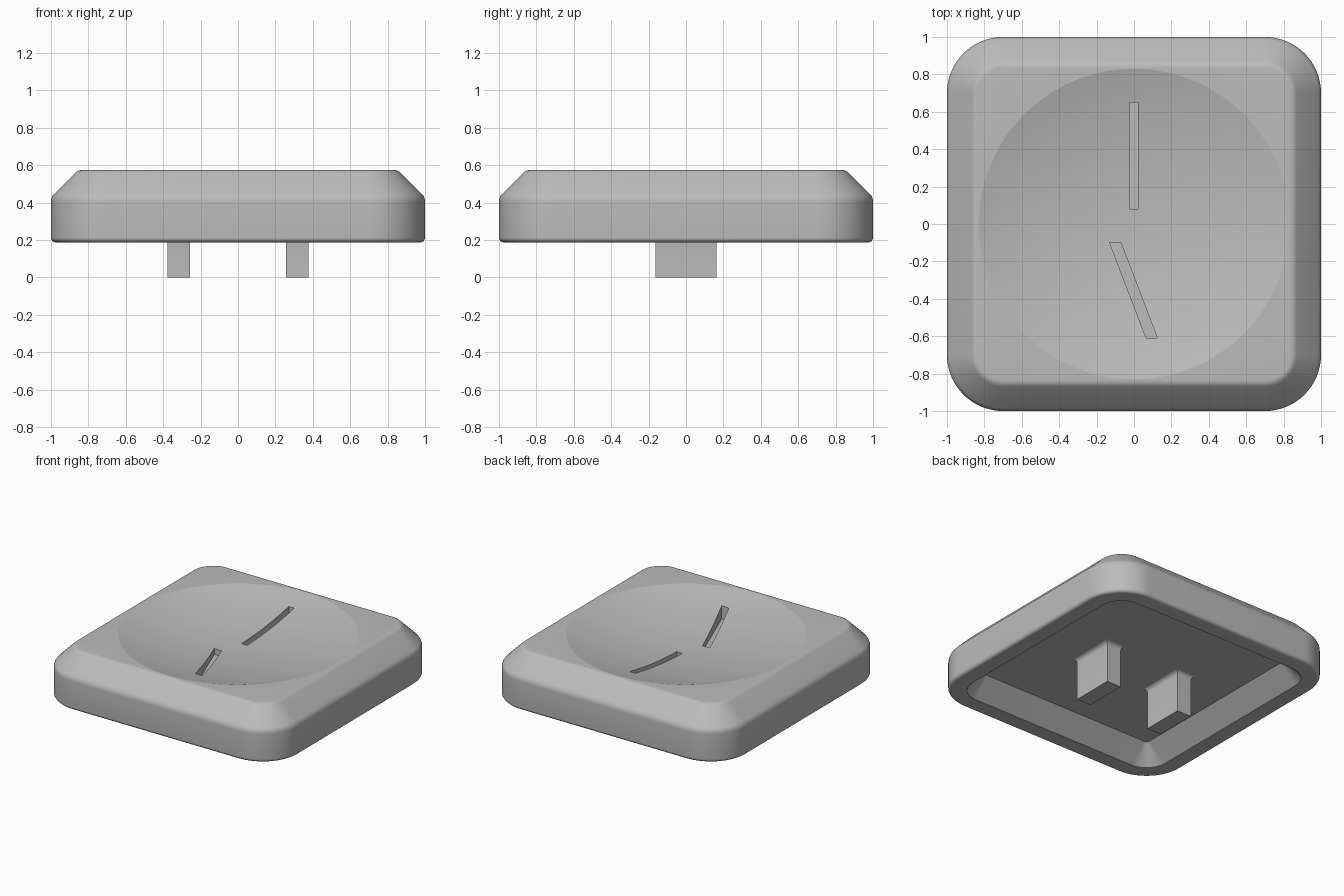
import bpy, bmesh
from math import sin, cos, pi, radians, sqrt

cube = bpy.data.objects.get("Cube")
if cube:
    bpy.data.objects.remove(cube, do_unlink=True)

grey = bpy.data.materials.new("plain_grey")
grey.use_nodes = True
colour = (0.5, 0.5, 0.5, 1)
grey.diffuse_color = colour
grey.node_tree.nodes["Principled BSDF"].inputs["Base Color"].default_value = colour


def rounded_square(half, radius, z, steps=16):
    c = half - radius
    ring = []
    for q, (sx, sy) in enumerate([(1, 1), (-1, 1), (-1, -1), (1, -1)]):
        for i in range(steps + 1):
            a = (q + i / steps) * pi / 2
            ring.append((sx * c + radius * cos(a), sy * c + radius * sin(a), z))
    return ring


def circle(radius, z, steps=128):
    return [(radius * cos(2 * pi * i / steps), radius * sin(2 * pi * i / steps), z)
            for i in range(steps)]


def rectangle(x, hx, hy, z):
    return [(x + hx, hy, z), (x - hx, hy, z), (x - hx, -hy, z), (x + hx, -hy, z)]


def arc(cx, cz, radius, start, end, steps=5):
    angles = [radians(start + (end - start) * i / steps) for i in range(steps + 1)]
    return [(cx + radius * cos(a), cz + radius * sin(a)) for a in angles]


def loft(name, rings):
    """Closed solid through rings of equal point count, listed upward."""
    bm = bmesh.new()
    rows = [[bm.verts.new(p) for p in ring] for ring in rings]
    n = len(rows[0])
    for low, high in zip(rows, rows[1:]):
        for i in range(n):
            j = (i + 1) % n
            bm.faces.new((low[i], low[j], high[j], high[i]))
    bm.faces.new(rows[0][::-1])
    bm.faces.new(rows[-1])
    bmesh.ops.recalc_face_normals(bm, faces=bm.faces)
    mesh = bpy.data.meshes.new(name)
    bm.to_mesh(mesh)
    bm.free()
    mesh.materials.append(grey)
    obj = bpy.data.objects.new(name, mesh)
    bpy.context.collection.objects.link(obj)
    return obj


def activate(obj):
    bpy.ops.object.select_all(action='DESELECT')
    obj.select_set(True)
    bpy.context.view_layer.objects.active = obj


def cut(target, cutter):
    cutter.hide_render = True
    mod = target.modifiers.new("cut", 'BOOLEAN')
    mod.operation = 'DIFFERENCE'
    mod.solver = 'EXACT'
    mod.object = cutter
    activate(target)
    bpy.ops.object.modifier_apply(modifier=mod.name)
    bpy.data.objects.remove(cutter, do_unlink=True)


# Cap body: rounded base edge, straight side, chamfer, flat top
profile = (arc(0.975, 0.213, 0.025, -90, 0, 8)
           + arc(0.94, 0.405, 0.06, 0, 45)
           + arc(0.834, 0.525, 0.05, 45, 90))
cap = loft("cap_body", [rounded_square(h, h - 0.7, z) for h, z in profile])

# Shallow spherical dish in the top
TOP, RIM, DEPTH = 0.575, 0.83, 0.11
R = (RIM ** 2 + DEPTH ** 2) / (2 * DEPTH)
radii = [0.02 + 0.055 * i for i in range(17)]
dish = [circle(r, TOP - DEPTH + R - sqrt(R * R - r * r)) for r in radii]
cut(cap, loft("dish_cutter", dish + [circle(radii[-1], 0.8)]))

# Hollow underside with sloping walls
cut(cap, loft("hollow_cutter", [rounded_square(0.87, 0.17, 0.1),
                                rounded_square(0.87, 0.17, 0.19),
                                rounded_square(0.735, 0.02, 0.32)]))

# Two narrow slots with flat floors
slots = [[(-0.025, 0.08), (0.022, 0.08), (0.022, 0.65), (-0.025, 0.65)],
         [(0.065, -0.61), (0.125, -0.61), (-0.07, -0.1), (-0.13, -0.1)]]
for outline in slots:
    cut(cap, loft("slot_cutter", [[(x, y, z) for x, y in outline] for z in (0.425, 0.8)]))

activate(cap)
bpy.ops.object.shade_smooth_by_angle(angle=radians(12))

# Two mounting posts with filleted roots
for side, label in ((1, "left"), (-1, "right")):
    rings = [rectangle(side * 0.317, 0.06, 0.162, 0)]
    for i in range(6):
        a = i / 5 * pi / 2
        flare = 0.035 * (1 - cos(a))
        rings.append(rectangle(side * 0.317, 0.06 + flare, 0.162 + flare,
                               0.286 + 0.035 * sin(a)))
    post = loft(label + "_post", rings)
    activate(post)
    bpy.ops.object.shade_smooth_by_angle(angle=radians(30))
